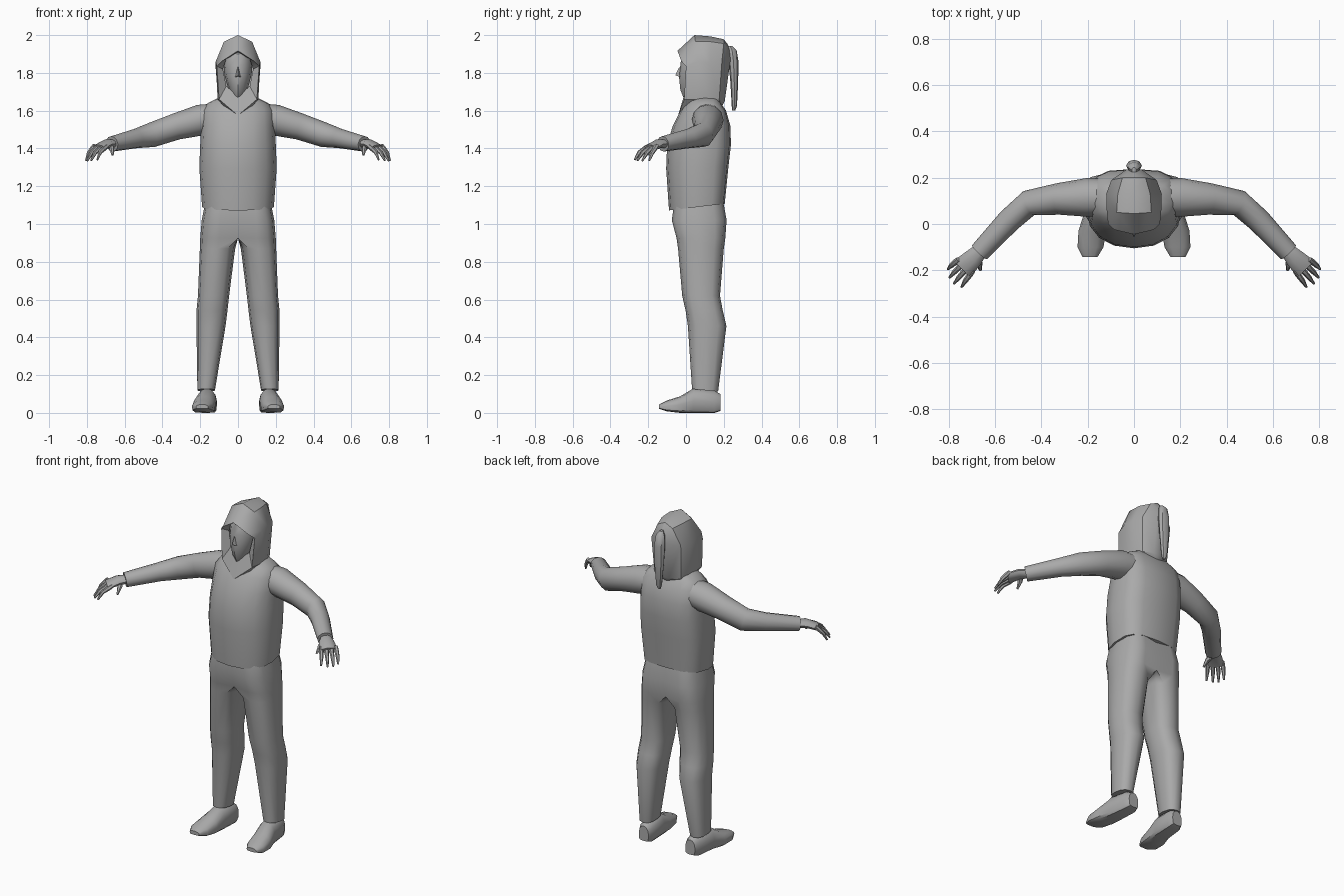
import bpy, bmesh, math
from mathutils import Vector

if "Cube" in bpy.data.objects:
    bpy.data.objects.remove(bpy.data.objects["Cube"])

grey = bpy.data.materials.new("plain_grey")
grey.use_nodes = True
colour = (0.4, 0.4, 0.4, 1)
grey.diffuse_color = colour
grey.node_tree.nodes["Principled BSDF"].inputs["Base Color"].default_value = colour


def finish(name, bm, mirror=False, angle=40):
    """Turn a bmesh into a shaded object, mirrored across x when asked."""
    bmesh.ops.remove_doubles(bm, verts=bm.verts, dist=0.0005)
    bmesh.ops.recalc_face_normals(bm, faces=bm.faces)
    mesh = bpy.data.meshes.new(name)
    bm.to_mesh(mesh)
    bm.free()
    mesh.materials.append(grey)
    obj = bpy.data.objects.new(name, mesh)
    bpy.context.collection.objects.link(obj)
    bpy.ops.object.select_all(action="DESELECT")
    obj.select_set(True)
    bpy.context.view_layer.objects.active = obj
    bpy.ops.object.shade_smooth_by_angle(angle=math.radians(angle))
    if mirror:
        modifier = obj.modifiers.new("mirror", "MIRROR")
        modifier.use_clip = True
    return obj


def skin(bm, rings, closed=True, caps=True):
    """Bridge successive rings of points with quads."""
    rows = [[bm.verts.new(point) for point in ring] for ring in rings]
    count = len(rows[0])
    for lower, upper in zip(rows, rows[1:]):
        for i in range(count if closed else count - 1):
            j = (i + 1) % count
            bm.faces.new((lower[i], lower[j], upper[j], upper[i]))
    if caps:
        bm.faces.new(rows[0])
        bm.faces.new(rows[-1])


def section(left, right, low, high, low_power=2, high_power=2, sides=12):
    """Rounded box outline, with separate roundness for its two halves."""
    points = []
    for k in range(sides):
        angle = math.tau * k / sides
        c, s = math.cos(angle), math.sin(angle)
        power = 2 / (low_power if s < 0 else high_power)
        a = (left + right) / 2 + (right - left) / 2 * math.copysign(abs(c) ** power, c)
        b = (low + high) / 2 + (high - low) / 2 * math.copysign(abs(s) ** power, s)
        points.append((a, b))
    return points


def tube(bm, stations, sides=10):
    """Loft ellipses (centre, half width, half height) along a path."""
    centres = [Vector(station[:3]) for station in stations]
    rings = []
    for i, (*_, wide, tall) in enumerate(stations):
        ahead = centres[min(i + 1, len(centres) - 1)] - centres[max(i - 1, 0)]
        side = ahead.cross(Vector((0, 0, 1))).normalized()
        up = side.cross(ahead).normalized()
        rings.append([centres[i] + side * wide * math.cos(math.tau * k / sides)
                      + up * tall * math.sin(math.tau * k / sides) for k in range(sides)])
    skin(bm, rings)


# Sweatshirt body: height, half width, front, back, hem slope
bm = bmesh.new()
rings = []
for z, half, front, back, slope in [
        (1.09, .19, -.09, .205, .12), (1.3, .205, -.105, .225, .04),
        (1.42, .2, -.1, .238, 0), (1.52, .195, -.07, .235, 0),
        (1.6, .19, -.03, .212, 0), (1.64, .16, 0, .185, 0),
        (1.67, .1, .02, .17, 0)]:
    rings.append([(x, y, z + slope * (y - .06))
                  for x, y in section(-half, half, front, back, 2.2, 3.2, 16)])
skin(bm, rings)
finish("sweatshirt_body", bm)

# Sleeves
bm = bmesh.new()
tube(bm, [(.1, .115, 1.565, .08, .075), (.2, .115, 1.55, .084, .082),
          (.33, .108, 1.515, .068, .07), (.455, .09, 1.472, .057, .066),
          (.54, .015, 1.453, .052, .052), (.668, -.122, 1.424, .044, .041)], 12)
finish("sleeve", bm, mirror=True)

# Hands: palm, four fingers fanned by interpolation, thumb
bm = bmesh.new()
tube(bm, [(.655, -.105, 1.426, .03, .024), (.695, -.148, 1.424, .042, .024),
          (.74, -.192, 1.402, .05, .018)])
outer = [Vector((.77, -.163, 1.402)), Vector((.79, -.18, 1.375)), Vector((.805, -.195, 1.335))]
inner = [Vector((.708, -.217, 1.4)), Vector((.73, -.247, 1.38)), Vector((.745, -.272, 1.34))]
for finger in range(4):
    t = finger / 3
    bulge = Vector((.015, -.013, -.003)) * math.sin(math.pi * t)
    path = [a.lerp(b, t) + bulge * i / 2 for i, (a, b) in enumerate(zip(outer, inner))]
    start = path[0] + (path[0] - path[1]) * 0.6
    tube(bm, [(*point, radius, radius) for point, radius in
              zip([start] + path, (.011, .013, .011, .005))], 6)
tube(bm, [(.683, -.145, 1.42, .015, .015), (.668, -.172, 1.4, .014, .013),
          (.664, -.2, 1.365, .006, .006)], 6)
finish("hand", bm, mirror=True)

# Trousers: each leg meets its mirror image above the crotch
bm = bmesh.new()
rings = []
for z, inside, outside, front, back in [
        (1.13, 0, .17, -.06, .195), (1.02, 0, .192, -.075, .215),
        (.925, 0, .2, -.05, .208), (.87, .015, .202, -.042, .2),
        (.62, .047, .212, -.02, .18), (.54, .056, .22, -.002, .195),
        (.46, .066, .22, .01, .214), (.12, .122, .215, .032, .17)]:
    ring = section(inside, outside, front, back, 2.5, 2.5)
    centre = (inside + outside) / 2
    rings.append([(0 if inside == 0 and x < centre - .01 else x, y,
                   z + .1 * (.1 - y) * (z < .2)) for x, y in ring])
skin(bm, rings)
hidden = [f for f in bm.faces if all(abs(v.co.x) < .001 for v in f.verts)]
bmesh.ops.delete(bm, geom=hidden, context="FACES")
finish("trouser_leg", bm, mirror=True, angle=50)

# Shoes: lofted from heel to toe
bm = bmesh.new()
rings = []
for y, centre, half, low, high in [
        (.182, .155, .032, .01, .1), (.15, .157, .046, 0, .118),
        (.04, .166, .052, 0, .13), (-.03, .18, .06, 0, .088),
        (-.1, .188, .056, .008, .066), (-.143, .19, .032, .022, .045)]:
    rings.append([(x, y, z) for x, z in section(centre - half, centre + half, low, high, 5, 2)])
skin(bm, rings)
finish("shoe", bm, mirror=True)

# Head and nose
bm = bmesh.new()
rings = []
for z, half, front in [(1.6, .04, .02), (1.68, .03, -.018), (1.71, .05, -.03),
                       (1.79, .072, -.038), (1.84, .076, -.03), (1.9, .068, -.022),
                       (1.94, .04, .03)]:
    rings.append([(x, y, z) for x, y in section(-half, half, front, .15)])
skin(bm, rings)
finish("head", bm)
bm = bmesh.new()
nose = [bm.verts.new(point) for point in
        [(0, -.034, 1.835), (-.016, -.03, 1.778), (.016, -.03, 1.778), (0, -.057, 1.787)]]
bmesh.ops.convex_hull(bm, input=nose)
finish("nose", bm)

# Hood: half arches from the inner lining, over the rim, to the back
bm = bmesh.new()
lining = [(0, .01, 1.905), (.06, .02, 1.88), (.08, .03, 1.82), (.062, .02, 1.73), (0, -.012, 1.675)]
rim = [(0, -.045, 1.917), (.085, -.025, 1.862), (.112, 0, 1.835), (.1, -.01, 1.66), (0, -.042, 1.575)]
crown = [(0, .045, 2), (.075, .05, 1.965), (.118, .06, 1.86), (.108, .06, 1.66), (.05, .02, 1.58)]
middle = [(0, .13, 1.993), (.07, .13, 1.965), (.12, .13, 1.85), (.105, .13, 1.65), (.05, .13, 1.6)]
rear = [(0, .2, 1.978), (.05, .2, 1.955), (.098, .19, 1.86), (.088, .175, 1.65), (.04, .17, 1.62)]
back = [(0, .222, 1.95), (.02, .23, 1.92), (.032, .236, 1.87), (.03, .205, 1.65), (0, .19, 1.62)]
spine = [(0, y, z) for _, y, z in back]
skin(bm, [lining, rim, crown, middle, rear, back, spine], closed=False, caps=False)
bmesh.ops.dissolve_degenerate(bm, dist=0.0005, edges=bm.edges)
finish("hood", bm, mirror=True, angle=35)

# Ponytail hanging behind the hood
bm = bmesh.new()
rings = []
for z, half, front, rear_edge in [
        (1.6, .008, .245, .26), (1.625, .018, .242, .27), (1.75, .03, .235, .276),
        (1.86, .034, .225, .278), (1.92, .026, .22, .268), (1.942, .01, .222, .245)]:
    rings.append([(x, y, z) for x, y in section(-half, half, front, rear_edge, sides=8)])
skin(bm, rings)
finish("ponytail", bm)
